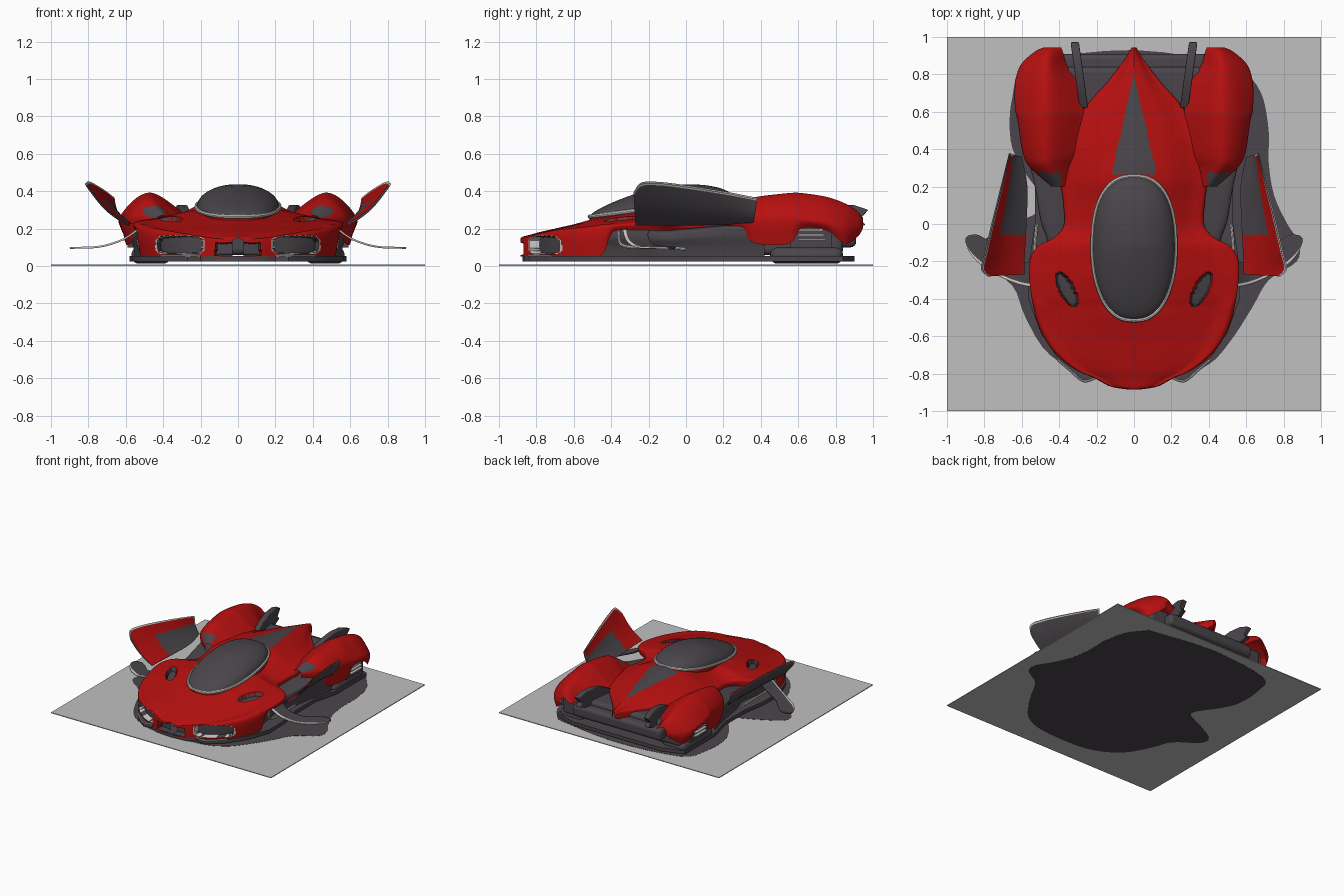
import bpy, bmesh, math
from mathutils import Vector

if "Cube" in bpy.data.objects:
    bpy.data.objects.remove(bpy.data.objects["Cube"])


def material(name, rgb):
    m = bpy.data.materials.new(name)
    m.diffuse_color = (*rgb, 1)
    m.use_nodes = True
    m.node_tree.nodes["Principled BSDF"].inputs["Base Color"].default_value = m.diffuse_color
    return m


RED = material("body_red", (0.47, 0.005, 0.005))
DARK = material("dark_grey", (0.068, 0.06, 0.07))
TRIM = material("pale_trim", (0.62, 0.61, 0.58))
BASE = material("base_grey", (0.53, 0.53, 0.53))
MATS = [RED, DARK, TRIM, BASE]


def spline(rows, t):
    # Catmull-Rom through a list of tuples, t in 0..1
    n = len(rows) - 1
    s = min(max(t, 0), 1) * n
    i = min(int(s), n - 1)
    f = s - i
    q = [rows[min(max(i + k, 0), n)] for k in (-1, 0, 1, 2)]
    return [b + 0.5 * f * (c - a + f * (2 * a - 5 * b + 4 * c - d + f * (3 * (b - c) + d - a)))
            for a, b, c, d in zip(*q)]


def finish(name, bm, mirror=False, solid=0.0, bevel=0.0, angle=40):
    me = bpy.data.meshes.new(name)
    bm.to_mesh(me)
    bm.free()
    for m in MATS:
        me.materials.append(m)
    me.shade_smooth()
    me.set_sharp_from_angle(angle=math.radians(angle))
    ob = bpy.data.objects.new(name, me)
    bpy.context.collection.objects.link(ob)
    if bevel:
        b = ob.modifiers.new("bevel", 'BEVEL')
        b.width, b.segments = bevel, 4
    if solid:
        ob.modifiers.new("thickness", 'SOLIDIFY').thickness = solid
    if mirror:
        ob.modifiers.new("mirror", 'MIRROR')
    return ob


def sheet(name, fn, nu, nv, rule, mirror=True, solid=0.0, up=True):
    # smooth grid surface; rule(u, v, centre) gives the material index
    bm = bmesh.new()
    g = [[bm.verts.new(fn(i / nu, j / nv)) for j in range(nv + 1)] for i in range(nu + 1)]
    for i in range(nu):
        for j in range(nv):
            f = bm.faces.new((g[i][j], g[i + 1][j], g[i + 1][j + 1], g[i][j + 1]))
            f.material_index = rule((i + .5) / nu, (j + .5) / nv, f.calc_center_median())
    bm.normal_update()
    if (sum(f.normal.z * f.calc_area() for f in bm.faces) > 0) != up:
        bmesh.ops.reverse_faces(bm, faces=bm.faces[:])
    return finish(name, bm, mirror, solid)


def prism(name, pts, direction, mat, mirror=False, bevel=0.0):
    bm = bmesh.new()
    f = bm.faces.new([bm.verts.new(p) for p in pts])
    r = bmesh.ops.extrude_face_region(bm, geom=[f])
    bmesh.ops.translate(bm, vec=direction, verts=[e for e in r["geom"] if isinstance(e, bmesh.types.BMVert)])
    bmesh.ops.recalc_face_normals(bm, faces=bm.faces[:])
    for f in bm.faces:
        f.material_index = MATS.index(mat)
    return finish(name, bm, mirror, bevel=bevel)


def box(name, lo, hi, mat, mirror=False, bevel=0.0):
    pts = [(lo[0], lo[1], lo[2]), (hi[0], lo[1], lo[2]), (hi[0], hi[1], lo[2]), (lo[0], hi[1], lo[2])]
    return prism(name, pts, (0, 0, hi[2] - lo[2]), mat, mirror, bevel)


def tube(name, pts, r, mat_index, n=60, mirror=True):
    def fn(u, v):
        p = Vector(spline(pts, u))
        t = (Vector(spline(pts, u + .01)) - Vector(spline(pts, u - .01))).normalized()
        a = t.cross(Vector((0, 0, 1))).normalized()
        w = 2 * math.pi * v
        return p + r * (a * math.cos(w) + t.cross(a) * math.sin(w))
    return sheet(name, fn, n, 8, lambda u, v, c: mat_index, mirror)


# display base with the dark patch set into it
box("display_base", (-1, -1, 0.001), (1, 1, 0.007), BASE)
patch = [(.57, .85), (.68, .7), (.72, .5), (.72, .33), (.75, .15), (.82, 0), (.88, -.1), (.87, -.2),
         (.72, -.3), (.63, -.45), (.52, -.62), (.4, -.75), (.2, -.82), (-.2, -.82), (-.45, -.7),
         (-.58, -.5), (-.65, -.33), (-.82, -.2), (-.82, -.1), (-.65, 0), (-.48, .1), (-.6, .3),
         (-.66, .45), (-.65, .68), (-.55, .86), (0, .93)]
loop = patch + patch[:1]
prism("dark_patch", [(*spline(loop, i / 104), 0) for i in range(104)], (0, 0, 0.0085), DARK)

# main red shell: y, half width, centre height, edge height, lower edge
BODY = [(-.885, .03, .15, .135, .05), (-.87, .12, .158, .14, .05), (-.83, .20, .168, .15, .05),
        (-.78, .31, .182, .165, .05), (-.70, .41, .2, .18, .05), (-.6, .48, .223, .19, .05),
        (-.5, .52, .25, .2, .05), (-.44, .533, .262, .21, .07), (-.39, .542, .275, .22, .18),
        (-.28, .555, .30, .23, .19), (-.19, .55, .31, .235, .19), (-.12, .51, .32, .24, .19),
        (-.07, .42, .325, .24, .19), (0, .37, .335, .235, .18), (.12, .375, .35, .24, .18),
        (.25, .385, .37, .25, .19), (.45, .34, .35, .265, .2), (.62, .26, .33, .255, .2),
        (.76, .14, .31, .25, .2), (.88, .05, .285, .24, .19), (.945, .012, .26, .235, .21)]


def lamp(ax, y, z):
    return ((ax - .31) / .13) ** 4 + ((z - .112) / .05) ** 4 if y < -.5 else 9


def vent(x, y):
    dx, dy = x - .36, y + .35
    a, b = dx * .46 + dy * .89, dx * .89 - dy * .46
    return (a / .11) ** 2 + (b / .04) ** 2


def grille(x, y, z):
    return y < -.8 and x < .12 and .06 < z < .122


def body(u, v):
    y, w, hc, he, zb = spline(BODY, u)
    d = hc - he
    x, z = spline([(0, hc), (.45 * w, hc - .25 * d), (.8 * w, he + .25 * d), (w, he), (w * .985, zb)], v)
    x = max(x, 0)
    if v > .7 and (lamp(x, y, z) < .7 or grille(x, y, z)):
        y, x = y + .05, x * .97
    if vent(x, y) < .8 and v < .75:
        z -= .03
    return Vector((x, y, z))


def body_rule(u, v, c):
    if v > .72:
        y = c.y - .04 if c.y < -.5 else c.y
        d = lamp(c.x, y, c.z)
        return 1 if d < .7 or grille(c.x, y - .01, c.z) else 2 if d < 1.05 else 0
    if vent(c.x, c.y) < .9:
        return 1
    # tapered rear window on the spine
    return 1 if .26 < c.y < .8 and c.x < .12 * (.8 - c.y) / .53 else 0


sheet("body_shell", body, 240, 76, body_rule)

# rear fenders: y, inner x z, crown x z, outer x z, lower edge
FENDER = [(.20, .36, .25, .40, .27, .44, .25, .2), (.30, .34, .26, .46, .345, .55, .27, .17),
          (.38, .31, .27, .47, .37, .59, .27, .12), (.55, .28, .27, .47, .39, .615, .28, .12),
          (.62, .27, .26, .47, .39, .628, .27, .2), (.75, .30, .24, .47, .37, .628, .25, .19),
          (.85, .36, .22, .47, .335, .6, .22, .12), (.92, .38, .22, .46, .29, .53, .21, .16),
          (.945, .39, .22, .45, .25, .48, .22, .2)]


def fender(u, v):
    y, xi, zi, xc, zc, xo, zo, zb = spline(FENDER, u)
    x, z = spline([(xi, zi), (xc, zc), (xo, zo), (xo - .015, zb)], v)
    return Vector((x, y, z))


sheet("rear_fender", fender, 70, 40,
      lambda u, v, c: 1 if ((c.x - .45) / .06) ** 2 + ((c.z - .29) / .03) ** 2 < 1 and c.y < .29 else 0)

# canopy dome and its rim
def canopy(u, v, lift=0):
    a, r = 2 * math.pi * u, v
    sx, sy = math.sin(a), math.cos(a)
    p = .82
    x = .222 * r * math.copysign(abs(sx) ** p, sx)
    y = -.13 + .385 * r * math.copysign(abs(sy) ** (p if sy > 0 else 1), sy)
    h = .115 * max(0, 1 - r * r) ** .55 * min(1, .66 + (y + .5) * .9)
    return Vector((x, y, .312 + .13 * (y + .13) + h + lift))


sheet("canopy", canopy, 72, 24, lambda u, v, c: 1, mirror=False)
tube("canopy_rim", [tuple(canopy(i / 40, 1, .002)) for i in range(41)], .011, 2, 120, False)
sheet("canopy_skirt", lambda u, v: canopy(u, 1, -.05 * v), 72, 2, lambda u, v, c: 0, mirror=False)

# raised butterfly doors: red frame with dark window above, dark underside
def door(u, v, off=0):
    t = spline([(.775, -.28, .395), (.81, -.24, .445), (.79, -.15, .45), (.755, 0, .432),
                (.705, .2, .4), (.66, .38, .365)], u)
    b = spline([(.585, -.27, .225), (.585, -.2, .225), (.58, -.1, .225), (.575, 0, .225),
                (.57, .2, .228), (.6, .36, .24)], u)
    p = Vector(b).lerp(Vector(t), v)
    return p + Vector((.012 * math.sin(v * 3.14) + off, 0, -.012 * math.sin(v * 3.14) - off))


def door_rule(u, v, c):
    if v > .95 or (u > .97 and v > .6):
        return 2
    return 1 if v < .68 and c.y > -.06 else 0


sheet("door_top", door, 50, 24, door_rule)
sheet("door_underside", lambda u, v: door(u, v, .008), 50, 24, lambda u, v, c: 2 if v > .96 else 1, up=False)

# thin side blades: x, z, front y, back y
BLADE = [(.53, .205, -.34, -.2), (.61, .15, -.325, -.2), (.7, .117, -.29, -.17), (.77, .105, -.25, -.1),
         (.83, .103, -.21, -.06), (.88, .102, -.15, -.06), (.9, .1, -.1, -.075)]


def blade(u, v):
    x, z, a, b = spline(BLADE, u)
    return Vector((x, a + (b - a) * v, z))


sheet("side_blade", blade, 40, 16, lambda u, v, c: 2 if v < .1 else 1, solid=.01)

# dark side pods between the front arches and rear fenders: y, outer x, top z
POD = [(-.46, .5, .2), (-.3, .49, .2), (-.12, .46, .19), (.02, .5, .2), (.2, .53, .215), (.42, .58, .22)]


def pod(u, v):
    y, xo, zt = spline(POD, u)
    x, z = spline([(.2, zt), (xo - .04, zt), (xo, zt - .04), (xo - .02, .1), (xo - .03, .04)], v)
    return Vector((x, y, z))


sheet("side_pod", pod, 40, 24, lambda u, v, c: 1)
tube("sill_trim", [(.535, -.36, .19), (.53, -.35, .12), (.53, -.28, .1), (.53, -.12, .1), (.52, 0, .09)], .009, 2)

# floor and front splitter
edge = [(0, -.875), (.14, -.865), (.2, -.82), (.27, -.84), (.4, -.73), (.5, -.58), (.565, -.4), (.56, -.2),
        (.53, 0), (.53, .25), (.58, .45), (.58, .84), (.4, .9), (0, .9)]
prism("floor_splitter", [(x, y, .025) for x, y in edge] + [(-x, y, .025) for x, y in edge[-2:0:-1]],
      (0, 0, .028), DARK)
tube("splitter_trim", [(.2, -.822, .056), (.27, -.84, .056), (.34, -.785, .056), (.41, -.725, .056)], .006, 2)

# engine deck, hover pods, side louvres
box("engine_deck", (-.54, .32, .06), (.54, .84, .235), DARK, bevel=.03)
box("rear_diffuser", (-.4, .8, .1), (.4, .91, .2), DARK, bevel=.03)
box("hover_pod", (.36, .45, .012), (.57, .84, .1), DARK, True, .04)
box("louvre_backing", (.5, .56, .1), (.59, .78, .25), DARK, True)
for k in range(4):
    z = .135 + k * .026
    box("side_louvre_%d" % (k + 1), (.56, .6, z), (.612, .745 - k * .006, z + .01), TRIM, True)

# rear fins flanking the spine
fin = [(-.01, .62, .26), (-.01, .7, .3), (-.01, .8, .325), (-.01, .9, .325), (-.01, .975, .3),
       (-.01, .93, .25), (-.01, .96, .22), (-.01, .85, .18), (-.01, .65, .2)]
prism("rear_fin", [(x + .255 + (y - .62) * .14, y, z) for x, y, z in fin], (.045, 0, 0), DARK, True, .006)
